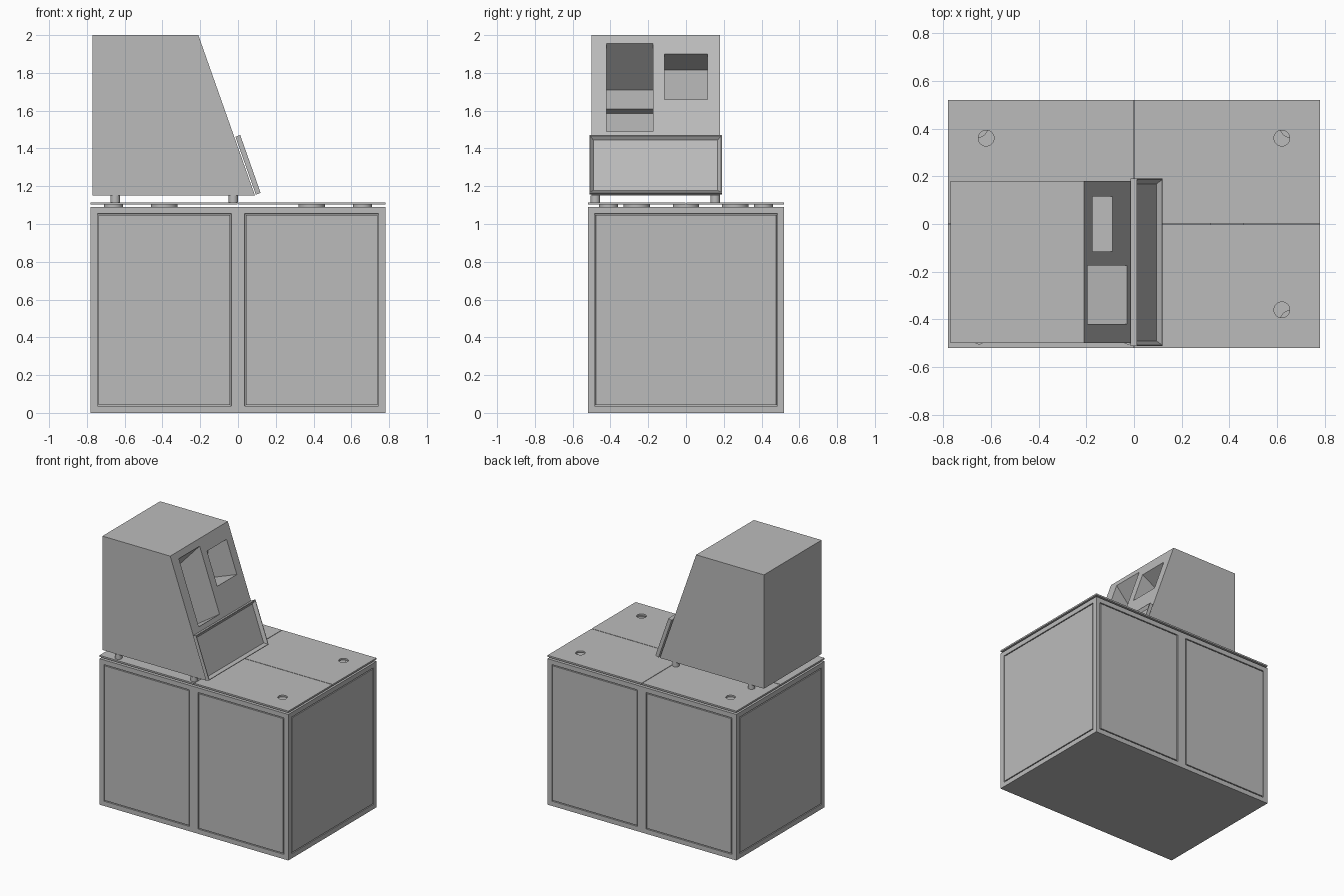
import bpy, bmesh, math
from mathutils import Vector

cube = bpy.data.objects.get("Cube")
if cube:
    bpy.data.objects.remove(cube, do_unlink=True)

grey = bpy.data.materials.new("plain_grey")
grey.use_nodes = True
COLOUR = (0.5, 0.5, 0.5, 1)
grey.diffuse_color = COLOUR
grey.node_tree.nodes["Principled BSDF"].inputs["Base Color"].default_value = COLOUR


def finish(name, bm):
    bmesh.ops.recalc_face_normals(bm, faces=bm.faces)
    mesh = bpy.data.meshes.new(name)
    bm.to_mesh(mesh)
    bm.free()
    mesh.materials.append(grey)
    obj = bpy.data.objects.new(name, mesh)
    bpy.context.collection.objects.link(obj)
    return obj


def box_mesh(lo, hi):
    bm = bmesh.new()
    bmesh.ops.create_cube(bm, size=1)
    for v in bm.verts:
        v.co = [a + (b - a) * (c + 0.5) for a, b, c in zip(lo, hi, v.co)]
    return bm


def disc(name, x, y, z0, z1, radius):
    bm = bmesh.new()
    bmesh.ops.create_cone(bm, cap_ends=True, segments=32, radius1=radius,
                          radius2=radius, depth=z1 - z0)
    bmesh.ops.translate(bm, verts=bm.verts, vec=(x, y, (z0 + z1) / 2))
    for f in bm.faces:
        f.smooth = len(f.verts) == 4
    obj = finish(name, bm)
    for e in obj.data.edges:
        a, b = (obj.data.vertices[i].co.z for i in e.vertices)
        e.use_edge_sharp = abs(a - b) < 0.0001
    return obj


def prism(name, profile, y0, y1):
    # Extrude a side profile across the depth
    bm = bmesh.new()
    face = bm.faces.new([bm.verts.new((x, y0, z)) for x, z in profile])
    new = bmesh.ops.extrude_face_region(bm, geom=[face])["geom"]
    bmesh.ops.translate(bm, vec=(0, y1 - y0, 0),
                        verts=[g for g in new if isinstance(g, bmesh.types.BMVert)])
    return finish(name, bm)


def cut(target, cutter):
    mod = target.modifiers.new("cut", 'BOOLEAN')
    mod.operation, mod.solver, mod.object = 'DIFFERENCE', 'EXACT', cutter
    cutter.hide_render = True
    bpy.context.view_layer.objects.active = target
    bpy.ops.object.modifier_apply(modifier=mod.name)
    bpy.data.objects.remove(cutter, do_unlink=True)


# Cabinet body with grooved panels on all four sides
HX, HY = 0.78, 0.52
bm = box_mesh((-HX, -HY, 0), (HX, HY, 1.09))
bmesh.ops.bisect_plane(bm, geom=bm.verts[:] + bm.edges[:] + bm.faces[:],
                       plane_co=(0, 0, 0), plane_no=(1, 0, 0))
bm.normal_update()
panels = [f for f in bm.faces if abs(f.normal.z) < 0.5]
for thickness, depth in ((0.05, 0), (0.001, -0.012), (0.008, 0), (0.001, 0.012)):
    bmesh.ops.inset_individual(bm, faces=panels, thickness=thickness, depth=depth)
finish("cabinet_body", bm)

# Worktop of four plates, each with a round hole, on low spacers
for sx in (-1, 1):
    for sy in (-1, 1):
        xs = sorted((sx * 0.002, sx * HX))
        ys = sorted((sy * 0.002, sy * HY))
        plate = finish("worktop_plate", box_mesh((xs[0], ys[0], 1.103), (xs[1], ys[1], 1.115)))
        cut(plate, disc("hole_cutter", sx * 0.62, sy * 0.36, 1.05, 1.2, 0.033))
        disc("corner_spacer", sx * 0.66, sy * 0.41, 1.09, 1.103, 0.05)
    for y in (-0.26, 0, 0.26):
        disc("spacer", sx * 0.39, y, 1.09, 1.103, 0.07)

# Sloped housing
Y0, Y1 = -0.50, 0.18
TOP, BOTTOM = Vector((-0.21, 2.0)), Vector((0.09, 1.15))
housing = prism("housing", [(-0.77, 1.15), (-0.77, 2.0), TOP, BOTTOM], Y0, Y1)


def slope_x(z):
    return TOP.x + (BOTTOM.x - TOP.x) * (TOP.y - z) / (TOP.y - BOTTOM.y)


def recess(y0, y1, z0, z1, inner):
    # Opening in the slope; inner points run from ceiling to floor
    a, b = slope_x(z1), slope_x(z0)
    profile = [(b + 0.1, z0), (a + 0.1, z1), (a, z1)] + inner + [(b, z0)]
    cut(housing, prism("recess_cutter", profile, y0, y1))


recess(-0.42, -0.175, 1.49, 1.955,
       [(-0.42, 1.71), (-0.42, 1.61), (-0.47, 1.585), (-0.47, 1.2)])
recess(-0.115, 0.115, 1.66, 1.90, [(-0.33, 1.815), (-0.33, 1.57)])

# Housing feet
for x in (-0.65, -0.025):
    for y in (-0.48, 0.155):
        disc("housing_foot", x, y, 1.115, 1.15, 0.025)

# Shallow dished tray lying on the slope
along = (BOTTOM - TOP).normalized()
out = Vector((-along.y, along.x))
start = Vector((slope_x(1.46), 1.46)) + out * 0.006
end = start + along * 0.325
corners = [start, start + out * 0.027, end + out * 0.027, end]
tray = prism("tray", corners, -0.512, 0.19)
bm = bmesh.new()
bm.from_mesh(tray.data)
bm.normal_update()
normal = Vector((out.x, 0, out.y))
front = [f for f in bm.faces if f.normal.dot(normal) > 0.9]
bmesh.ops.inset_individual(bm, faces=front, thickness=0.006, depth=0)
bmesh.ops.inset_individual(bm, faces=front, thickness=0.025, depth=-0.02)
bm.to_mesh(tray.data)
bm.free()
